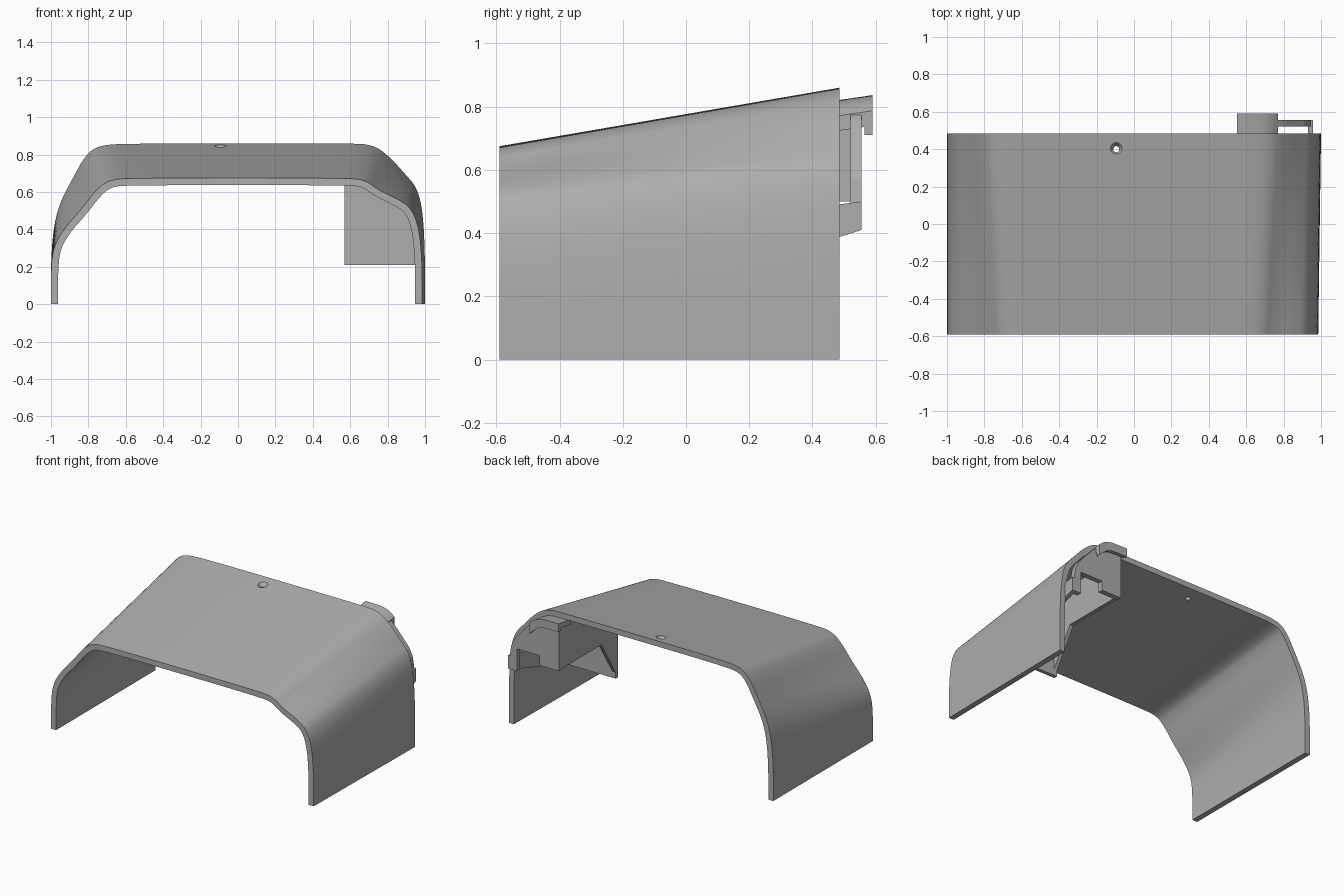
import bpy, bmesh
from mathutils import Vector

cube = bpy.data.objects.get("Cube")
if cube:
    bpy.data.objects.remove(cube, do_unlink=True)

grey = bpy.data.materials.new("plain grey")
grey.use_nodes = True
colour = (0.42, 0.42, 0.42, 1)
grey.diffuse_color = colour
grey.node_tree.nodes["Principled BSDF"].inputs["Base Color"].default_value = colour

FRONT, BACK, THICK = -0.59, 0.485, 0.038

# outer arch control points (x, z), one list for each end of the shell
FRONT_ARCH = [(-1, 0), (-1, .2), (-.985, .31), (-.93, .405), (-.84, .505), (-.76, .61),
              (-.69, .665), (-.57, .675), (.57, .675), (.68, .665), (.75, .61),
              (.86, .56), (.93, .51), (.97, .4), (.985, .22), (.985, 0)]
BACK_ARCH = [(-1, 0), (-1, .24), (-.985, .42), (-.95, .55), (-.88, .68), (-.82, .79),
             (-.75, .85), (-.57, .86), (.57, .86), (.72, .855), (.81, .79),
             (.89, .7), (.96, .62), (.99, .48), (1, .25), (1, 0)]


def arch(y, depth=0.0):
    """Rounded arch outline at y, moved inward by depth."""
    t = (y - FRONT) / (BACK - FRONT)
    pts = [Vector(a).lerp(Vector(b), t) for a, b in zip(FRONT_ARCH, BACK_ARCH)]
    for _ in range(3):
        cut = [pts[0]]
        for a, b in zip(pts, pts[1:]):
            cut += [a.lerp(b, 0.25), a.lerp(b, 0.75)]
        pts = cut + [pts[-1]]
    moved = []
    for i, p in enumerate(pts):
        d = (pts[min(i + 1, len(pts) - 1)] - pts[max(i - 1, 0)]).normalized()
        moved.append(p + Vector((d.y, -d.x)) * depth)
    moved[0].y = moved[-1].y = 0
    return moved


def roof(y, x, depth):
    """Height of the arch on the left half at x."""
    pts = [p for p in arch(y, depth) if p.x > -0.8]
    for a, b in zip(pts, pts[1:]):
        if a.x <= x <= b.x:
            return a.lerp(b, (x - a.x) / max(b.x - a.x, 1e-6)).y
    return pts[-1].y


def finish(name, bm):
    bmesh.ops.recalc_face_normals(bm, faces=bm.faces)
    mesh = bpy.data.meshes.new(name)
    bm.to_mesh(mesh)
    bm.free()
    mesh.materials.append(grey)
    obj = bpy.data.objects.new(name, mesh)
    bpy.context.collection.objects.link(obj)
    return obj


def prism(name, outline, start, end, along="y", rise=0.0):
    """Extrude an outline along x or y."""
    def place(p, s, dz):
        return (p[0], s, p[1] + dz) if along == "y" else (s, p[0], p[1] + dz)
    bm = bmesh.new()
    a = [bm.verts.new(place(p, start, -rise / 2)) for p in outline]
    b = [bm.verts.new(place(p, end, rise / 2)) for p in outline]
    bm.faces.new(a)
    bm.faces.new(b[::-1])
    for i in range(len(a)):
        j = (i + 1) % len(a)
        bm.faces.new((a[i], a[j], b[j], b[i]))
    return finish(name, bm)


def spread(a, b, n=16):
    return [a + (b - a) * i / n for i in range(n + 1)]


# shell: closed arch sections joined from front to back
bm = bmesh.new()
rings = []
for y in spread(FRONT, BACK, 8):
    section = arch(y) + arch(y, THICK)[::-1]
    rings.append([bm.verts.new((p.x, y, p.y)) for p in section])
count = len(rings[0])
for r, s in zip(rings, rings[1:]):
    for i in range(count):
        j = (i + 1) % count
        bm.faces.new((r[i], r[j], s[j], s[i]))
for ring in (rings[0], rings[-1]):
    for i in range(count // 2 - 1):
        bm.faces.new((ring[i], ring[i + 1], ring[-2 - i], ring[-1 - i]))
shell = finish("shell", bm)
bpy.ops.object.select_all(action="DESELECT")
shell.select_set(True)
bpy.context.view_layer.objects.active = shell
bpy.ops.object.shade_smooth_by_angle(angle=0.6)

# countersunk screw hole
hole_x, hole_y = -0.095, 0.4
top = roof(hole_y, hole_x, 0)
for name, low, high, r_low, r_high in (("hole_cutter", -.1, .1, .016, .016),
                                       ("countersink_cutter", -.02, .01, .016, .038)):
    bpy.ops.mesh.primitive_cone_add(vertices=32, radius1=r_low, radius2=r_high,
                                    depth=high - low,
                                    location=(hole_x, hole_y, top + (low + high) / 2))
    cutter = bpy.context.object
    cutter.name = name
    cutter.data.materials.append(grey)
    cutter.hide_render = True
    cutter.hide_set(True)
    mod = shell.modifiers.new(name, "BOOLEAN")
    mod.operation, mod.solver, mod.object = "DIFFERENCE", "EXACT", cutter

# latch housing walls under the left rear corner
INNER, OUTER, DEEP, REAR = 0.57, 0.95, -0.08, 0.555
y = DEEP + 0.01
prism("housing_end_wall",
      [(x, roof(y, x, .03)) for x in spread(INNER, OUTER)] + [(OUTER, .21), (INNER, .21)],
      DEEP, DEEP + 0.025)
prism("housing_inner_wall",
      [(DEEP, .21), (.1, .5), (REAR, .5), (REAR, .82), (DEEP, roof(DEEP, INNER, .03))],
      INNER, INNER + 0.025, along="x")
prism("housing_outer_wall",
      [(DEEP, .21), (REAR, .41), (REAR, .5), (DEEP, .42)],
      OUTER - 0.02, OUTER + 0.008, along="x")

# rear plate with a notch between two feet
prism("housing_rear_plate",
      [(x, roof(BACK, x, .035)) for x in spread(INNER, .957)]
      + [(.957, .41), (.89, .41), (.89, .56), (.72, .56), (.72, .495), (INNER, .495)],
      REAR - 0.035, REAR)

# curved hook tab with a downturned lip behind the shell
xs = spread(.55, .77)


def band(y, upper, lower):
    return ([(x, roof(y, x, upper)) for x in xs]
            + [(x, roof(y, x, lower)) for x in reversed(xs)])


prism("hook_tab", band(.53, .04, .075), BACK - 0.03, .59, rise=.02)
prism("hook_lip", band(.575, .05, .095), .565, .59)
